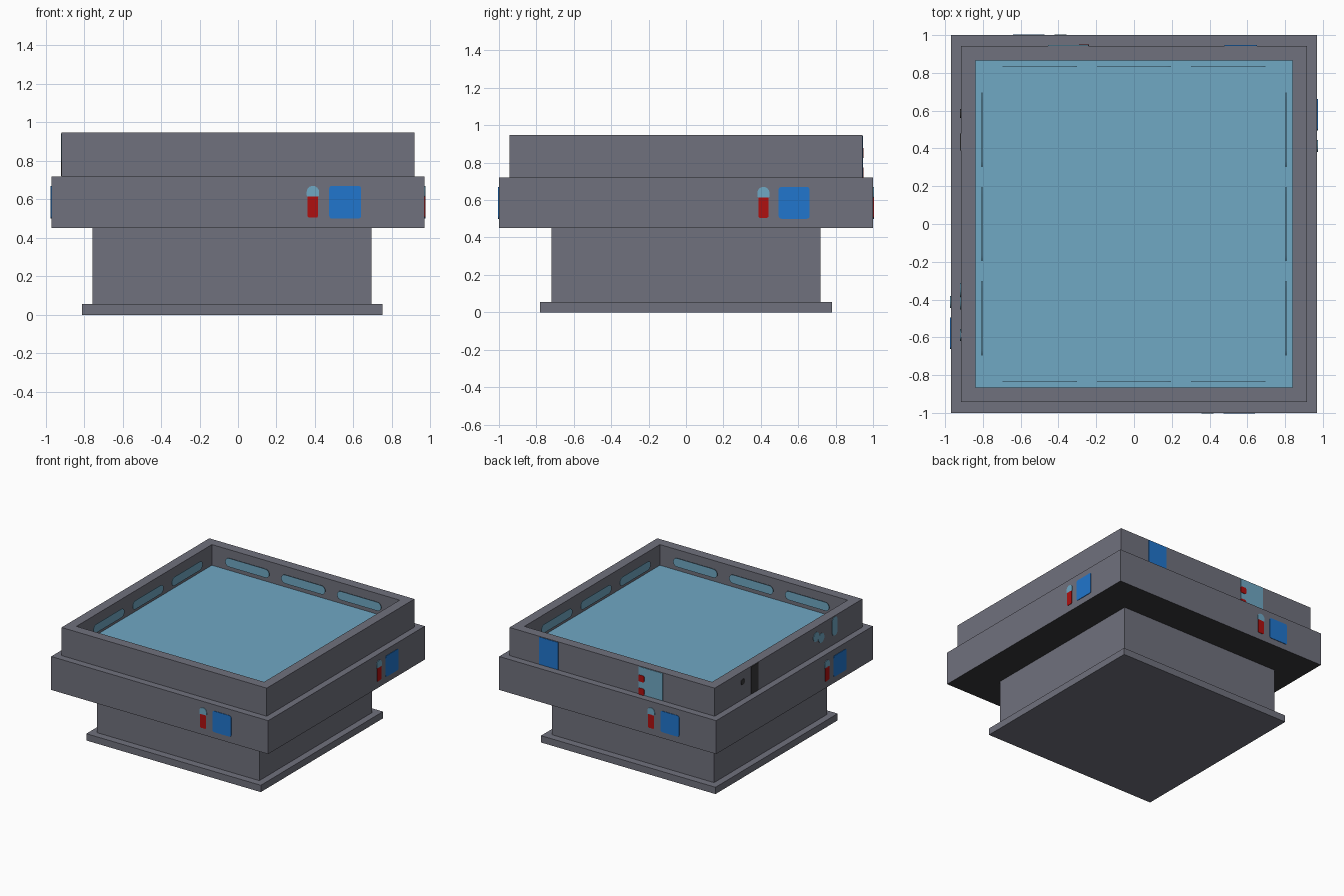
import bpy, bmesh, math
from mathutils import Matrix, Vector

if "Cube" in bpy.data.objects:
    bpy.data.objects.remove(bpy.data.objects["Cube"])


def material(name, rgb):
    m = bpy.data.materials.new(name)
    m.diffuse_color = (*rgb, 1)
    m.use_nodes = True
    m.node_tree.nodes["Principled BSDF"].inputs["Base Color"].default_value = m.diffuse_color
    return m


GREY = material("slate grey", (0.162, 0.165, 0.205))
WATER = material("light blue", (0.162, 0.392, 0.552))
BLUE = material("bright blue", (0.015, 0.181, 0.61))
RED = material("red", (0.429, 0.005, 0.005))
DARK = material("charcoal", (0.04, 0.04, 0.042))


def finish(bm, name, *mats):
    bmesh.ops.recalc_face_normals(bm, faces=bm.faces)
    me = bpy.data.meshes.new(name)
    bm.to_mesh(me)
    bm.free()
    for m in mats:
        me.materials.append(m)
    ob = bpy.data.objects.new(name, me)
    bpy.context.collection.objects.link(ob)
    return ob


def box_mesh(x0, x1, y0, y1, z0, z1):
    bm = bmesh.new()
    mat = Matrix.Translation(((x0 + x1) / 2, (y0 + y1) / 2, (z0 + z1) / 2))
    mat = mat @ Matrix.Diagonal((x1 - x0, y1 - y0, z1 - z0, 1))
    bmesh.ops.create_cube(bm, size=1, matrix=mat)
    bm.normal_update()
    return bm


def plate(name, mat, side, dist, u0, u1, z0, z1, top=0.0, bottom=0.0, thick=0.004):
    """Thin rounded plate on a wall; side 0..3 = front, right, back, left."""
    pts = []
    corners = [(u1, z0, -1, 1, bottom, -90), (u1, z1, -1, -1, top, 0),
               (u0, z1, 1, -1, top, 90), (u0, z0, 1, 1, bottom, 180)]
    for u, z, su, sz, r, start in corners:
        steps = 6 if r else 0
        for i in range(steps + 1):
            a = math.radians(start + 90 * i / max(steps, 1))
            pts.append((u + su * r + r * math.cos(a), z + sz * r + r * math.sin(a)))
    bm = bmesh.new()
    rot = Matrix.Rotation(math.radians(90 * side), 4, 'Z')
    verts = [bm.verts.new(rot @ Vector((u, -dist, z))) for u, z in pts]
    bmesh.ops.remove_doubles(bm, verts=verts, dist=1e-4)
    face = bm.faces.new([v for v in verts if v.is_valid])
    out = bmesh.ops.extrude_face_region(bm, geom=[face], use_keep_orig=True)
    moved = [g for g in out["geom"] if isinstance(g, bmesh.types.BMVert)]
    bmesh.ops.translate(bm, verts=moved, vec=rot @ Vector((0, -thick, 0)))
    return finish(bm, name, mat)


# Foot and pedestal
finish(box_mesh(-0.81, 0.75, -0.78, 0.78, 0, 0.055), "foot", GREY)
finish(box_mesh(-0.755, 0.695, -0.72, 0.72, 0.055, 0.45), "pedestal", GREY)

# Wide collar with a dark underside
bm = box_mesh(-0.97, 0.97, -1, 1, 0.45, 0.72)
for f in bm.faces:
    f.material_index = int(f.normal.z < -0.5)
finish(bm, "collar", GREY, DARK)

# Upper rim, hollowed to a sunken pool floor
RX, RY, TOP, IX, IY, FLOOR = 0.917, 0.943, 0.947, 0.807, 0.835, 0.78
bm = box_mesh(-RX, RX, -RY, RY, 0.72, TOP)
lid = max(bm.faces, key=lambda f: f.calc_center_median().z)
bmesh.ops.inset_region(bm, faces=[lid], thickness=RX - IX)
out = bmesh.ops.extrude_discrete_faces(bm, faces=[lid])
pool = out["faces"][0]
bmesh.ops.translate(bm, verts=pool.verts, vec=(0, 0, FLOOR - TOP))
pool.material_index = 1
finish(bm, "rim", GREY, WATER)

for side in range(4):
    along_x = side % 2 == 0
    # Long lights on the inner walls
    wall = IY if along_x else IX
    for c in (-0.5, 0, 0.5):
        plate("inner_light", WATER, side, -wall, c - 0.197, c + 0.197,
              0.826, 0.896, 0.0345, 0.0345)
    # Lever and button on each collar face
    d = 1.0 if along_x else 0.97
    s = 0 if along_x else 0.025
    plate("lever_red", RED, side, d, 0.362 + s, 0.416 + s, 0.505, 0.615, 0, 0.01)
    plate("lever_cap", WATER, side, d, 0.357 + s, 0.421 + s, 0.613, 0.67, 0.031, 0.008)
    s *= 0.85
    plate("button", BLUE, side, d, 0.474 + s, 0.64 + s, 0.50, 0.67, 0.015, 0.015)

# Back of the rim: blue panel, pale panel with two red tabs
plate("back_blue_panel", BLUE, 2, RY, -0.65, -0.48, 0.722, 0.943)
plate("back_pale_panel", WATER, 2, RY, 0.24, 0.454, 0.722, 0.943)
for z in (0.745, 0.85):
    plate("red_tab", RED, 2, RY, 0.239, 0.29, z - 0.025, z + 0.028, 0.01, 0.01, 0.007)

# Left of the rim: dark panel and knob, pale bar and dots
plate("left_dark_panel", DARK, 3, RX, -0.48, -0.39, 0.722, 0.943)
plate("left_dark_knob", DARK, 3, RX, -0.61, -0.56, 0.84, 0.885, 0.022, 0.022)
plate("left_pale_bar", WATER, 3, RX, 0.555, 0.62, 0.79, 0.94, 0.03, 0.03)
for u, z in ((0.35, 0.867), (0.415, 0.835)):
    plate("left_pale_dot", WATER, 3, RX, u - 0.037, u + 0.037, z - 0.037, z + 0.037,
          0.036, 0.036)
